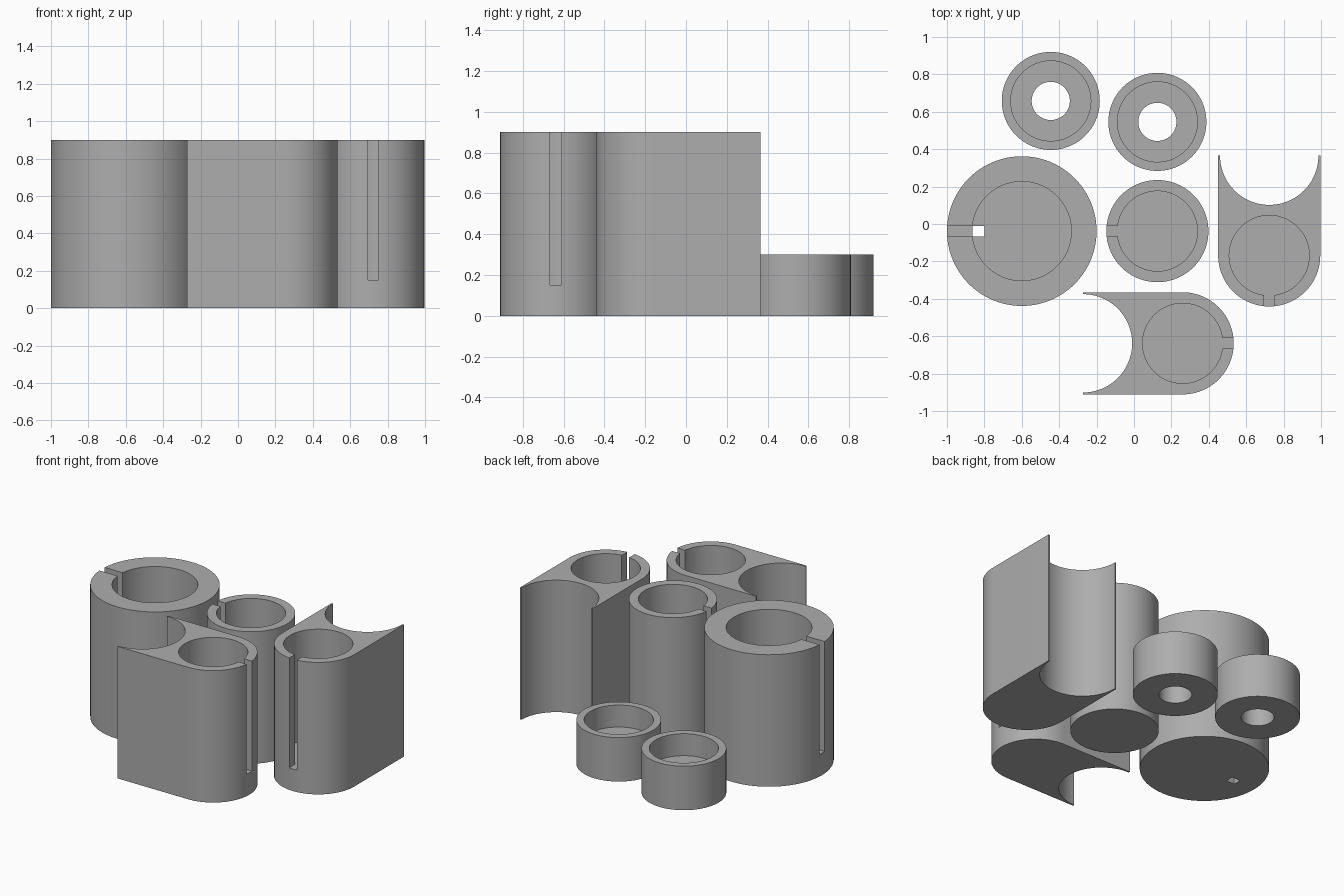
import bpy, bmesh, math

if "Cube" in bpy.data.objects:
    bpy.data.objects.remove(bpy.data.objects["Cube"])

grey = bpy.data.materials.new("mid grey")
grey.diffuse_color = (0.42, 0.42, 0.42, 1)
grey.use_nodes = True
grey.node_tree.nodes["Principled BSDF"].inputs["Base Color"].default_value = grey.diffuse_color

R, BORE, FLOOR, TOP, SLOT = 0.273, 0.214, 0.15, 0.9, 0.056


def arc(cx, r, a0, a1, n=48):
    """Points on an arc centred on (cx, 0), angles in radians."""
    return [(cx + r * math.cos(a0 + (a1 - a0) * i / n),
             r * math.sin(a0 + (a1 - a0) * i / n)) for i in range(n + 1)]


def circle(r, n=96):
    return arc(0, r, 0, 2 * math.pi, n)[:-1]


def keyhole(r, reach):
    """Round bore with a slot running out along +x."""
    a = math.asin(SLOT / 2 / r)
    return [(reach, -SLOT / 2), (reach, SLOT / 2)] + arc(0, r, a, 2 * math.pi - a, 96)


def saddle():
    """Rounded front, straight sides, concave back ending in thin lips."""
    h, back = math.pi / 2, -0.533
    return arc(0, R, -h, h) + [(back, R)] + arc(back, 0.263, h, -h) + [(back, -R)]


def prism(name, outline, z0, z1, loc, angle=0):
    bm = bmesh.new()
    face = bm.faces.new([bm.verts.new((x, y, z0)) for x, y in outline])
    ext = bmesh.ops.extrude_face_region(bm, geom=[face])
    for v in ext["geom"]:
        if isinstance(v, bmesh.types.BMVert):
            v.co.z = z1
    bmesh.ops.recalc_face_normals(bm, faces=bm.faces)
    mesh = bpy.data.meshes.new(name)
    bm.to_mesh(mesh)
    bm.free()
    mesh.materials.append(grey)
    ob = bpy.data.objects.new(name, mesh)
    ob.location = (*loc, 0)
    ob.rotation_euler.z = angle
    bpy.context.collection.objects.link(ob)
    bpy.context.view_layer.update()
    return ob


def carve(body, cutters):
    bpy.ops.object.select_all(action='DESELECT')
    body.select_set(True)
    bpy.context.view_layer.objects.active = body
    for cutter in cutters:
        mod = body.modifiers.new("cut", 'BOOLEAN')
        mod.operation, mod.solver, mod.object = 'DIFFERENCE', 'EXACT', cutter
        bpy.ops.object.modifier_apply(modifier=mod.name)
        bpy.data.objects.remove(cutter)
    bpy.ops.object.shade_smooth_by_angle(angle=math.radians(30))


# Slotted holders: name, outline, bore radius, position, slot direction
holders = [
    ("large_holder", circle(0.4), 0.265, (-0.6, -0.038), math.pi),
    ("round_holder", circle(R), BORE, (0.125, -0.038), math.pi),
    ("front_saddle_holder", saddle(), BORE, (0.26, -0.638), 0),
    ("side_saddle_holder", saddle(), BORE, (0.723, -0.168), -math.pi / 2),
]
for name, outline, bore, loc, angle in holders:
    body = prism(name, outline, 0, TOP, loc, angle)
    cutters = [prism("bore_cutter", keyhole(bore, 0.5), FLOOR, 1, loc, angle)]
    if name == "large_holder":
        # Small square drain through the floor beside the slot
        s = SLOT / 2
        drain = [(0.2, -s), (0.2635, -s), (0.2635, s), (0.2, s)]
        cutters.append(prism("drain_cutter", drain, -0.1, 0.5, loc, angle))
    carve(body, cutters)

# Short collars with a stepped bore
for name, loc in (("left_collar", (-0.445, 0.658)), ("right_collar", (0.125, 0.546))):
    body = prism(name, circle(0.262), 0, 0.3, loc)
    carve(body, [prism("step_cutter", circle(BORE), FLOOR, 0.5, loc),
                 prism("hole_cutter", circle(0.102), -0.1, 0.5, loc)])
